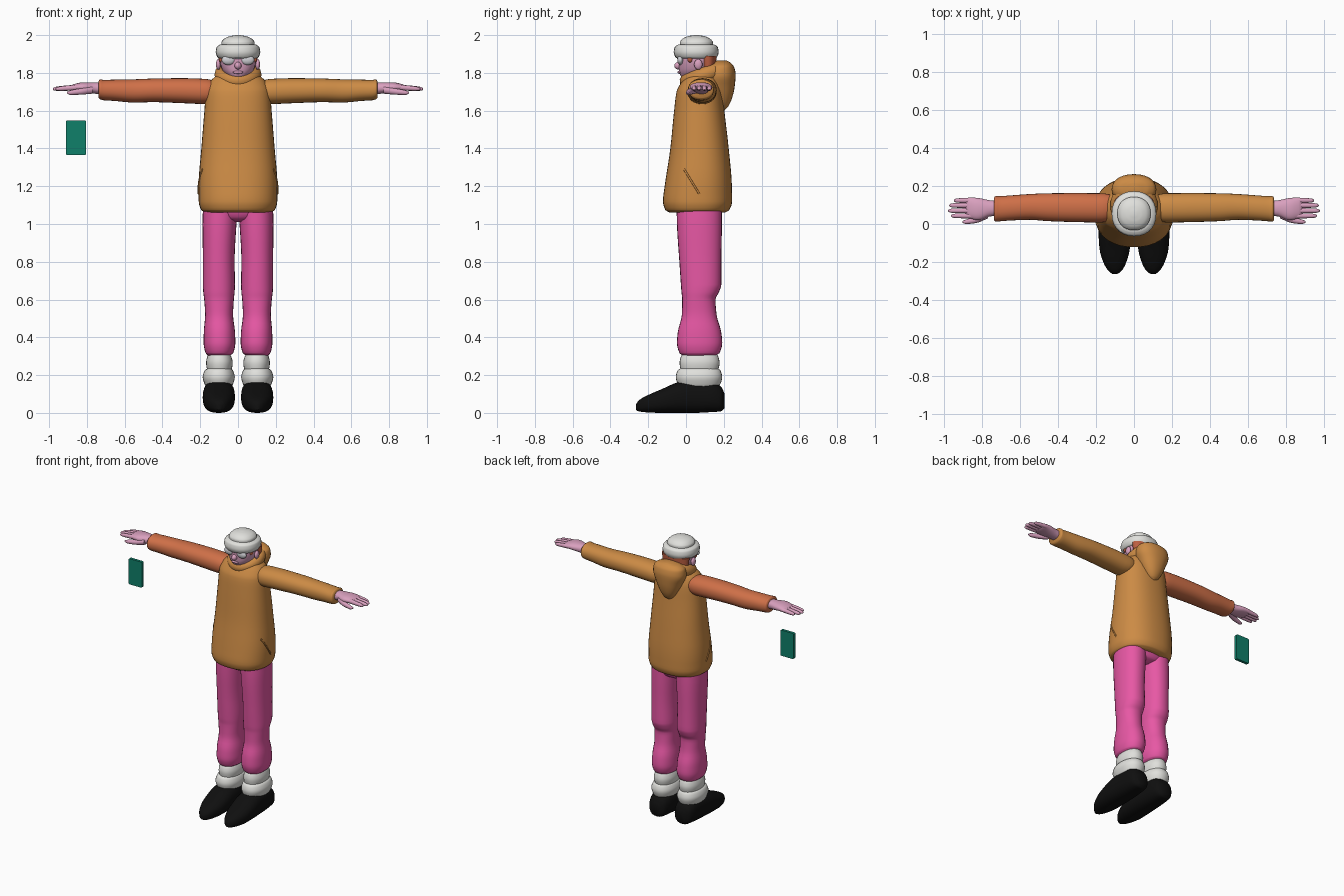
import bpy
import bmesh
from math import sin, cos, pi, copysign, radians
from mathutils import Matrix

if "Cube" in bpy.data.objects:
    bpy.data.objects.remove(bpy.data.objects["Cube"])


def material(name, code):
    """Flat colour from a hex code, converted to linear."""
    rgb = [int(code[i:i + 2], 16) / 255 for i in (0, 2, 4)]
    linear = [c / 12.92 if c < 0.04 else ((c + 0.055) / 1.055) ** 2.4 for c in rgb]
    mat = bpy.data.materials.new(name)
    mat.use_nodes = True
    mat.diffuse_color = (*linear, 1)
    mat.node_tree.nodes["Principled BSDF"].inputs["Base Color"].default_value = (*linear, 1)
    return mat


ochre = material("ochre cloth", "CC8B45")
rust = material("rust cloth", "CF7048")
pink = material("pink cloth", "E858A5")
white = material("off white wool", "E0E0DC")
black = material("black rubber", "0F0F0F")
skin = material("rosy skin", "D9A0BE")
ginger = material("ginger hair", "BC5F42")
glass = material("pale glass", "CFCFD4")
green = material("green case", "10806A")


def finish(name, bm, mat, angle=50):
    bmesh.ops.recalc_face_normals(bm, faces=bm.faces)
    mesh = bpy.data.meshes.new(name)
    bm.to_mesh(mesh)
    bm.free()
    mesh.materials.append(mat)
    obj = bpy.data.objects.new(name, mesh)
    bpy.context.collection.objects.link(obj)
    bpy.ops.object.select_all(action="DESELECT")
    obj.select_set(True)
    bpy.context.view_layer.objects.active = obj
    bpy.ops.object.shade_smooth_by_angle(angle=radians(angle))
    return obj


def slopes(ts, vs):
    """Slopes of a curve that never overshoots its points."""
    sec = [(vs[i + 1] - vs[i]) / (ts[i + 1] - ts[i]) for i in range(len(ts) - 1)]
    mid = [2 * a * b / (a + b) if a * b > 0 else 0 for a, b in zip(sec, sec[1:])]
    return [sec[0], *mid, sec[-1]]


def smooth_rings(rings, steps):
    ts = [r[0] for r in rings]
    tangents = [slopes(ts, [r[k] for r in rings]) for k in range(1, 5)]
    out = []
    for i in range(len(ts) - 1):
        h = ts[i + 1] - ts[i]
        for s in range(steps):
            u = s / steps
            row = [ts[i] + u * h]
            for k in range(1, 5):
                m = tangents[k - 1]
                row.append((1 + 2 * u) * (1 - u) ** 2 * rings[i][k] + u * (1 - u) ** 2 * h * m[i]
                           + u * u * (3 - 2 * u) * rings[i + 1][k] + u * u * (u - 1) * h * m[i + 1])
            out.append(row)
    return out + [list(rings[-1])]


def loft(name, mat, axis, rings, side=1, power=2.2, segments=28, steps=4):
    """Rings are (position, low and high of first cross axis, low and high of second)."""
    bm = bmesh.new()
    loops = []
    for t, a0, a1, b0, b1 in smooth_rings(rings, steps):
        loop = []
        for i in range(segments):
            c, s = cos(2 * pi * i / segments), sin(2 * pi * i / segments)
            a = (a0 + a1) / 2 + (a1 - a0) / 2 * copysign(abs(c) ** (2 / power), c)
            b = (b0 + b1) / 2 + (b1 - b0) / 2 * copysign(abs(s) ** (2 / power), s)
            x, y, z = {"X": (t, a, b), "Y": (a, t, b), "Z": (a, b, t)}[axis]
            loop.append(bm.verts.new((side * x, y, z)))
        loops.append(loop)
    for low, high in zip(loops, loops[1:]):
        for i in range(segments):
            j = (i + 1) % segments
            bm.faces.new((low[i], low[j], high[j], high[i]))
    bm.faces.new(loops[0])
    bm.faces.new(loops[-1])
    return finish(name, bm, mat)


def column(name, mat, rings, **options):
    """Upright loft that is symmetric about x = 0: (z, half width, front, back)."""
    return loft(name, mat, "Z", [(z, -w, w, f, b) for z, w, f, b in rings], **options)


def ball(name, mat, centre, size):
    bm = bmesh.new()
    bmesh.ops.create_uvsphere(bm, u_segments=16, v_segments=10, radius=1,
                              matrix=Matrix.Translation(centre) @ Matrix.Diagonal((*size, 1)))
    return finish(name, bm, mat)


# Hooded top
body = [(1.06, .17, -.085, .205), (1.075, .195, -.11, .23), (1.12, .208, -.122, .244),
        (1.2, .209, -.113, .243), (1.4, .194, -.083, .226), (1.6, .178, -.063, .203),
        (1.7, .17, -.05, .192), (1.75, .15, -.025, .18), (1.785, .115, .0, .165), (1.8, .09, .02, .15)]
column("hoodie_body", ochre, body, power=2.3, segments=40)

# Rolled collar, rising towards the back
bm = bmesh.new()
tilt = Matrix.Translation((0, .098, 1.79)) @ Matrix.Rotation(radians(20), 4, "X")
count, tube = 32, 12
grid = [[bm.verts.new(tilt @ Matrix.Diagonal((1, 1.1, 1, 1)) @ Matrix.Rotation(2 * pi * i / count, 4, "Z")
                      @ Matrix.Translation((.09 + .035 * cos(2 * pi * j / tube), 0, .04 * sin(2 * pi * j / tube)))
                      @ Matrix.Identity(4).to_translation())
         for j in range(tube)] for i in range(count)]
for i in range(count):
    for j in range(tube):
        k, m = (i + 1) % count, (j + 1) % tube
        bm.faces.new((grid[i][j], grid[k][j], grid[k][m], grid[i][m]))
finish("hood_collar", bm, ochre)

# Hood hanging down the back
column("hood_pouch", ochre, [(1.6, .015, .16, .2), (1.62, .04, .14, .222), (1.67, .07, .12, .245),
                             (1.73, .097, .1, .258), (1.79, .118, .1, .263), (1.83, .112, .115, .255),
                             (1.855, .08, .14, .235), (1.865, .03, .165, .215)])

# Head and neck
column("head", skin, [(1.72, .05, .03, .13), (1.765, .045, -.005, .125), (1.783, .058, -.028, .13),
                      (1.82, .085, -.038, .145), (1.87, .098, -.04, .152), (1.93, .096, -.035, .15)])
column("hair", ginger, [(1.79, .07, .09, .145), (1.82, .095, .08, .157), (1.89, .104, .07, .162)])
ball("nose", skin, (0, -.04, 1.838), (.018, .022, .02))
ball("mouth", skin, (0, -.033, 1.803), (.028, .012, .008))

# Knitted cap with a rolled brim
column("cap_brim", white, [(1.875, .095, -.04, .15), (1.882, .108, -.055, .163), (1.91, .118, -.065, .173),
                           (1.937, .113, -.06, .168), (1.95, .095, -.042, .15)])
column("cap_crown", white, [(1.93, .088, -.033, .143), (1.96, .088, -.033, .143), (1.98, .074, -.019, .129),
                            (1.994, .045, .01, .1), (2.0, .012, .043, .067)])

# Glasses bridge
ball("glasses_bridge", glass, (0, -.043, 1.878), (.02, .006, .005))

for side, word in ((1, "left"), (-1, "right")):
    # Face details
    ball(word + "_ear", skin, (side * .104, .065, 1.845), (.013, .022, .028))
    ball(word + "_lens", glass, (side * .05, -.03, 1.868), (.037, .016, .026))
    ball(word + "_sideburn", ginger, (side * .09, .022, 1.873), (.011, .014, .018))

    # Sleeve
    loft(word + "_sleeve", ochre if side > 0 else rust, "X",
         [(.1, .03, .15, 1.66, 1.75), (.17, .008, .162, 1.635, 1.768), (.3, .01, .163, 1.64, 1.772),
          (.45, .015, .162, 1.645, 1.77), (.55, .022, .158, 1.643, 1.766), (.66, .018, .15, 1.652, 1.764),
          (.71, .014, .147, 1.655, 1.763), (.73, .012, .147, 1.66, 1.765), (.738, .02, .14, 1.668, 1.757)], side)

    # Hand with four fingers and a thumb
    loft(word + "_palm", skin, "X",
         [(.7, .045, .12, 1.685, 1.745), (.76, .04, .125, 1.69, 1.75), (.82, .02, .137, 1.698, 1.75),
          (.87, .032, .14, 1.705, 1.74), (.885, .045, .13, 1.713, 1.732)], side)
    for finger, y, tip in (("index", .043, .965), ("middle", .07, .98), ("ring", .098, .975), ("little", .124, .95)):
        loft(f"{word}_{finger}_finger", skin, "X",
             [(.85, y - .014, y + .014, 1.708, 1.738), (tip - .03, y - .012, y + .012, 1.705, 1.729),
              (tip - .008, y - .009, y + .009, 1.706, 1.724), (tip, y - .003, y + .003, 1.711, 1.717)],
             side, segments=12, steps=3)
    loft(word + "_thumb", skin, "X",
         [(.77, .03, .07, 1.69, 1.73), (.83, .006, .04, 1.685, 1.718), (.885, .0, .024, 1.683, 1.708),
          (.905, .006, .016, 1.69, 1.7)], side, segments=12)

    # Pocket opening along the flank
    path = bpy.data.curves.new(word + "_pocket_edge", "CURVE")
    path.dimensions = "3D"
    path.bevel_depth = .005
    path.materials.append(ochre)
    line = path.splines.new("POLY")
    line.points.add(8)
    fine = smooth_rings([(*r, 0) for r in body], 8)
    for i, point in enumerate(line.points):
        z, y = 1.29 - .0163 * i, -.01 + .01 * i
        row = min(fine, key=lambda r: abs(r[0] - z))
        depth = abs(2 * y - row[2] - row[3]) / (row[3] - row[2])
        point.co = (side * row[1] * (1 - depth ** 2.3) ** (1 / 2.3), y, z, 1)
    bpy.context.collection.objects.link(bpy.data.objects.new(word + "_pocket_edge", path))

    # Trouser leg, gathered at the ankle and creased behind the knee
    loft(word + "_trouser_leg", pink, "Z",
         [(.305, .04, .16, -.02, .16), (.318, .025, .172, -.035, .178), (.37, .014, .182, -.048, .192),
          (.43, .016, .181, -.043, .186), (.52, .026, .174, -.022, .162), (.6, .022, .179, -.02, .156),
          (.64, .018, .184, -.024, .175), (.68, .016, .186, -.027, .187), (.8, .018, .186, -.035, .187),
          (1.0, .008, .188, -.048, .19), (1.1, .0, .185, -.05, .19)], side)

    # Bunched sock
    loft(word + "_sock_upper", white, "Z",
         [(.2, .04, .155, -.02, .16), (.225, .034, .163, -.028, .17), (.265, .028, .169, -.034, .178),
          (.3, .036, .162, -.026, .17), (.325, .055, .145, .0, .15)], side)
    loft(word + "_sock_lower", white, "Z",
         [(.13, .04, .165, -.03, .165), (.155, .025, .178, -.045, .183), (.19, .017, .187, -.054, .192),
          (.225, .027, .176, -.044, .182), (.24, .045, .155, -.02, .16)], side)

    # Shoe
    loft(word + "_shoe", black, "Y",
         [(-.265, .09, .112, .015, .045), (-.25, .068, .132, .008, .066), (-.21, .044, .158, .003, .09),
          (-.13, .022, .182, .0, .125), (-.04, .016, .187, .0, .163), (.04, .018, .183, .0, .178),
          (.13, .024, .177, .004, .172), (.185, .04, .162, .008, .14), (.205, .07, .13, .025, .1)],
         side, power=2.5)

# Trouser seat joining the legs
column("trouser_seat", pink, [(1.01, .05, .02, .13), (1.03, .13, -.03, .175), (1.07, .178, -.047, .19),
                              (1.12, .18, -.05, .19)])

# Slim case hanging below the right hand
bm = bmesh.new()
bmesh.ops.create_cube(bm, size=1, matrix=Matrix.Translation((-.858, .07, 1.457))
                      @ Matrix.Diagonal((.106, .02, .184, 1)))
corners = [e for e in bm.edges if abs(e.verts[0].co.y - e.verts[1].co.y) > .01]
bmesh.ops.bevel(bm, geom=corners, offset=.008, segments=3, affect="EDGES", profile=.5)
finish("handheld_case", bm, green, 30)
